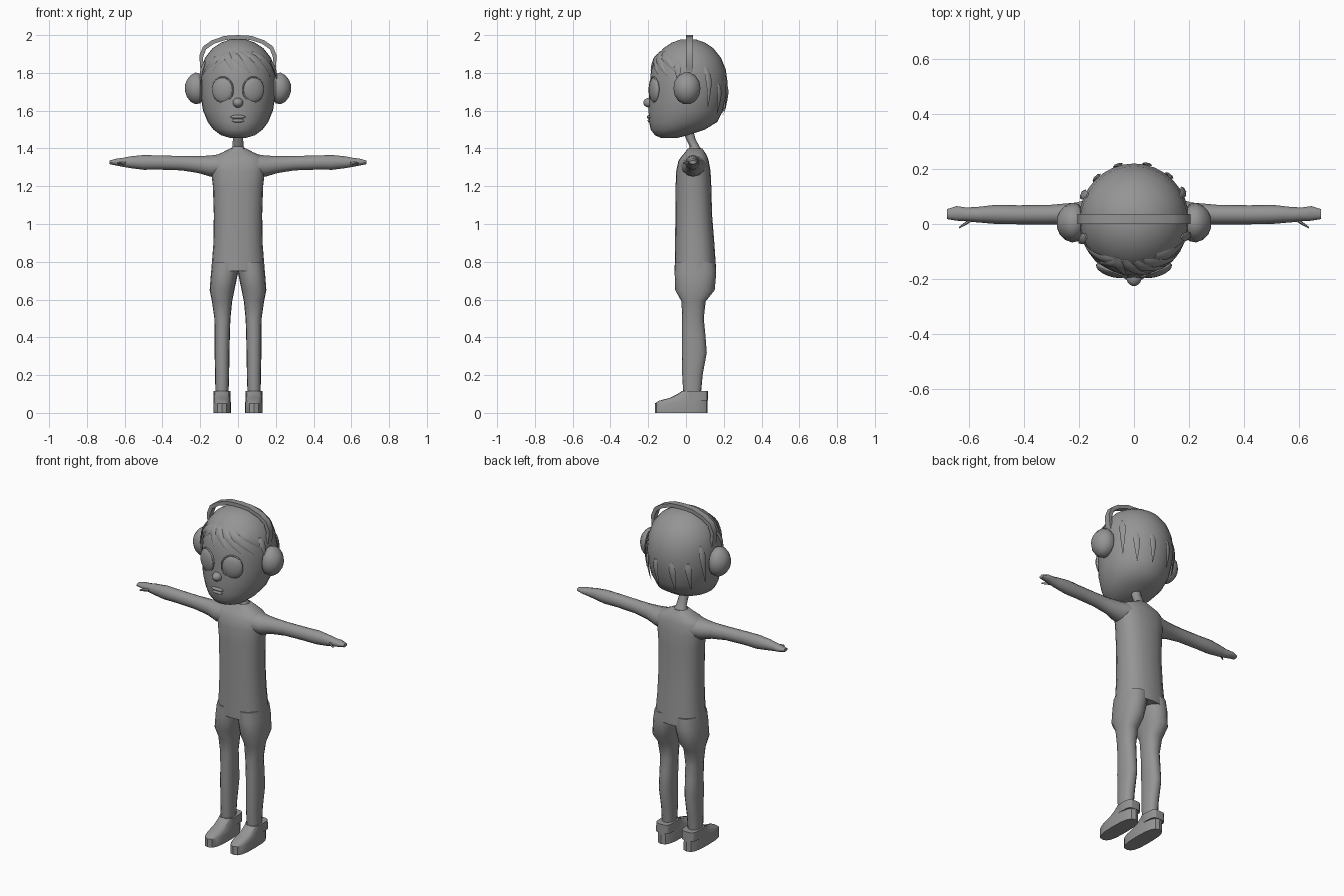
import bpy, math
from mathutils import Vector

if "Cube" in bpy.data.objects:
    bpy.data.objects.remove(bpy.data.objects["Cube"])

grey = bpy.data.materials.new("plain grey")
grey.diffuse_color = (0.3, 0.3, 0.3, 1)
grey.use_nodes = True
grey.node_tree.nodes["Principled BSDF"].inputs["Base Color"].default_value = grey.diffuse_color


def add(name, verts, faces, angle=40):
    me = bpy.data.meshes.new(name)
    me.from_pydata(verts, [], faces)
    me.materials.append(grey)
    ob = bpy.data.objects.new(name, me)
    bpy.context.collection.objects.link(ob)
    bpy.ops.object.select_all(action='DESELECT')
    ob.select_set(True)
    bpy.context.view_layer.objects.active = ob
    bpy.ops.object.mode_set(mode='EDIT')
    bpy.ops.mesh.select_all(action='SELECT')
    bpy.ops.mesh.normals_make_consistent(inside=False)
    bpy.ops.object.mode_set(mode='OBJECT')
    bpy.ops.object.shade_smooth_by_angle(angle=math.radians(angle))
    return ob


def skin(name, rings, angle=40):
    """Closed tube through equal-sized rings of points."""
    n = len(rings[0])
    verts = [p for r in rings for p in r]
    faces = [(i * n + j, i * n + (j + 1) % n, (i + 1) * n + (j + 1) % n, (i + 1) * n + j)
             for i in range(len(rings) - 1) for j in range(n)]
    last = (len(rings) - 1) * n
    faces += [tuple(range(n))[::-1], tuple(range(last, last + n))]
    return add(name, verts, faces, angle)


def loft(name, rows, axis='z', n=16, power=2.0, side=1, angle=40):
    """Rows are (position, a min, a max, b min, b max); a, b are the other two axes."""
    rings = []
    for t, a0, a1, b0, b1 in rows:
        ring = []
        for k in range(n):
            w = 2 * math.pi * k / n
            c, s = math.cos(w), math.sin(w)
            a = (a0 + a1) / 2 + (a1 - a0) / 2 * math.copysign(abs(c) ** (2 / power), c)
            b = (b0 + b1) / 2 + (b1 - b0) / 2 * math.copysign(abs(s) ** (2 / power), s)
            x, y, z = (a, b, t) if axis == 'z' else (t, a, b)
            ring.append((side * x, y, z))
        rings.append(ring)
    return skin(name, rings, angle)


def ball(name, loc, size, turn=0, u=20, v=12):
    bpy.ops.mesh.primitive_uv_sphere_add(segments=u, ring_count=v, location=loc, rotation=(0, 0, turn))
    ob = bpy.context.object
    ob.name = name
    ob.scale = size
    ob.data.materials.append(grey)
    bpy.ops.object.shade_smooth()
    return ob


# Torso with sloping shoulders, and neck
torso = [(0.66, .147, -.058, .152), (0.75, .142, -.06, .16), (0.9, .13, -.058, .15),
         (1.05, .128, -.056, .138), (1.2, .133, -.055, .134), (1.28, .143, -.052, .13),
         (1.335, .148, -.04, .12), (1.36, .125, -.022, .112), (1.38, .08, -.005, .1),
         (1.40, .042, .01, .085)]
loft("torso", [(z, -w, w, a, b) for z, w, a, b in torso[1:]], n=20, power=2.4)
loft("neck", [(1.37, -.06, .06, 0, .1), (1.41, -.03, .03, .02, .072),
              (1.45, -.027, .027, .0, .05), (1.53, -.027, .027, -.03, .03)])

leg = [(.11, .05, .12, -.015, .08), (.2, .047, .121, -.02, .088), (.32, .045, .124, -.022, .11),
       (.42, .043, .124, -.02, .102), (.5, .04, .125, -.02, .094), (.59, .031, .138, -.024, .104),
       (.65, .019, .15, -.057, .152), (.74, 0, .143, -.06, .16), (.8, -.01, .136, -.058, .155)]
arm = [(.09, -.03, .11, 1.25, 1.37), (.15, -.02, .095, 1.252, 1.362), (.21, -.004, .078, 1.27, 1.36),
       (.3, -.001, .07, 1.284, 1.36), (.42, -.001, .068, 1.288, 1.363), (.5, .0, .07, 1.287, 1.365),
       (.57, .006, .062, 1.296, 1.358), (.61, .01, .06, 1.303, 1.35),
       (.645, .012, .065, 1.31, 1.346), (.68, .018, .054, 1.317, 1.336)]
shoe = [(0, .037, .131, -.165, .115), (.05, .037, .131, -.165, .115), (.064, .04, .129, -.145, .115),
        (.078, .042, .128, -.09, .113), (.1, .043, .127, -.045, .112), (.117, .043, .127, -.02, .11)]

# Head outline: height, half width, front, back
HEAD = [(1.455, .04, -.13, -.05), (1.47, .09, -.165, .01), (1.50, .13, -.187, .10),
        (1.54, .16, -.195, .165), (1.6, .185, -.198, .195), (1.68, .198, -.195, .213),
        (1.75, .2, -.19, .22), (1.82, .194, -.185, .21), (1.88, .175, -.16, .185),
        (1.93, .135, -.12, .145), (1.96, .09, -.075, .1), (1.978, .04, -.025, .05)]
loft("head", [(z, -w, w, a, b) for z, w, a, b in HEAD], n=32, angle=60)


def on_head(deg, z, lift):
    """Point on the head; 0 degrees faces front, 90 the right side."""
    for p, q in zip(HEAD, HEAD[1:]):
        if p[0] <= z <= q[0]:
            f = (z - p[0]) / (q[0] - p[0])
            w, a, b = (p[i] + (q[i] - p[i]) * f for i in (1, 2, 3))
            break
    t = math.radians(deg)
    return Vector(((w + lift) * math.sin(t), (a + b) / 2 - ((b - a) / 2 + lift) * math.cos(t), z))


def lock(name, d0, z0, d1, z1, width, lift, flick):
    """Tapered hair lock lying on the head, its tip lifted by flick."""
    rings = []
    for i in range(7):
        f = i / 6
        d, z = d0 + (d1 - d0) * f, z0 + (z1 - z0) * f ** 1.3
        c = on_head(d, z, lift * math.sin(math.pi * min(1, f + .1)) + flick * f * f)
        e = on_head(d + 1, z + .001 * (d1 - d0) / 20, 0) - on_head(d, z, 0)
        out = Vector((math.sin(math.radians(d)), -math.cos(math.radians(d)), .2)).normalized()
        w = width * (1 - f ** 2) * (.4 + .6 * min(1, f * 3)) + .001
        rings.append([c + e.normalized() * w * math.cos(k * math.pi / 3)
                      + out * w * .35 * math.sin(k * math.pi / 3) for k in range(6)])
    skin(name, rings)


# Swept fringe, locks by the ears and nape locks
for i, (d0, z0, d1, z1) in enumerate([(-25, 1.9, -68, 1.79), (-20, 1.9, -42, 1.81), (-25, 1.91, -8, 1.81),
                                      (-15, 1.91, 18, 1.80), (0, 1.91, 38, 1.79), (12, 1.91, 58, 1.78),
                                      (30, 1.91, 74, 1.80)]):
    lock(f"fringe_lock_{i}", d0, z0, d1, z1, .024, .003, .004)
for i, (d, z0, z1) in enumerate([(72, 1.86, 1.74), (118, 1.83, 1.62), (-72, 1.86, 1.73), (-118, 1.83, 1.62),
                                 (140, 1.74, 1.58), (-140, 1.74, 1.58), (165, 1.74, 1.58),
                                 (-165, 1.74, 1.58)]):
    lock(f"back_lock_{i}", d, z0, d + 4, z1, .02, .006, .018)

# Nose and lips
ball("nose", (0, -.192, 1.642), (.028, .034, .026))
ball("upper_lip", (0, -.19, 1.567), (.04, .017, .011))
ball("lower_lip", (0, -.187, 1.547), (.034, .016, .011))

for s, tag in ((1, "right"), (-1, "left")):
    loft(f"{tag}_leg", leg, side=s, power=2.3)
    loft(f"{tag}_arm", arm, axis='x', side=s, n=12)
    loft(f"{tag}_thumb", [(.595, .006, .022, 1.315, 1.335), (.615, -.006, .006, 1.315, 1.331),
                          (.637, -.017, -.011, 1.318, 1.326)], axis='x', side=s, n=6)
    loft(f"{tag}_shoe", shoe, side=s, power=2.8, angle=30)
    loft(f"{tag}_shoe_cuff", [(.065, .039, .13, .0, .117), (.117, .039, .13, -.01, .116)],
         side=s, power=3.5, angle=30)
    # Eyeball with a slim lid rim
    ball(f"{tag}_eye", (s * .08, -.166, 1.71), (.06, .026, .068), s * .3)
    bpy.ops.mesh.primitive_torus_add(major_radius=1, minor_radius=.07, major_segments=28, minor_segments=6,
                                     location=(s * .08, -.171, 1.71), rotation=(math.pi / 2, 0, s * .38))
    rim = bpy.context.object
    rim.name = f"{tag}_eyelid"
    rim.scale = (.058, .067, .08)
    rim.data.materials.append(grey)
    bpy.ops.object.shade_smooth()
    # Headphone cup, rounded outwards
    loft(f"{tag}_ear_cup", [(.185, -.04, .05, 1.66, 1.78), (.2, -.062, .072, 1.637, 1.798),
                            (.225, -.067, .077, 1.632, 1.804), (.25, -.058, .068, 1.645, 1.79),
                            (.27, -.038, .046, 1.67, 1.765), (.28, -.015, .025, 1.70, 1.74)],
         axis='x', side=s, n=14)

# Headband: flat strip arching over the head
half = [(.185, 1.77), (.2, 1.83), (.205, 1.89), (.185, 1.94), (.14, 1.972), (.07, 1.996)]
arc = half + [(0, 2.0)] + [(-x, z) for x, z in reversed(half)]
rings = []
for x, z in arc:
    inner = Vector((x, 0, z)) - (Vector((x, 0, z)) - Vector((0, 0, 1.76))).normalized() * .022
    rings.append([(x, 0, z), (x, .036, z), (inner.x, .036, inner.z), (inner.x, 0, inner.z)])
skin("headband", rings)
